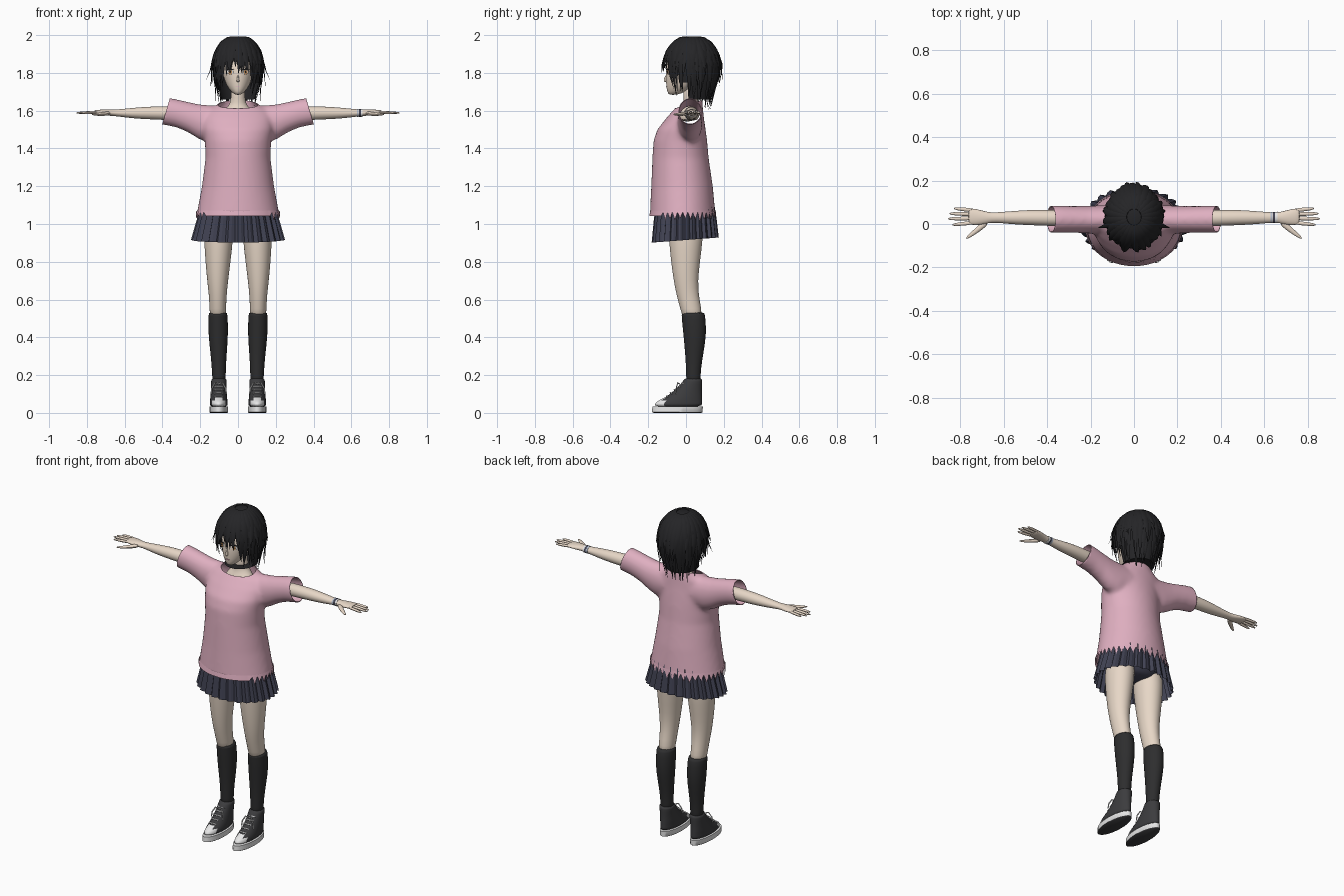
import bpy, bmesh, math, random
from mathutils import Vector

random.seed(4)
if "Cube" in bpy.data.objects:
    bpy.data.objects.remove(bpy.data.objects["Cube"])

X, Y, Z = Vector((1, 0, 0)), Vector((0, 1, 0)), Vector((0, 0, 1))


def material(name, *rgb):
    m = bpy.data.materials.new(name)
    m.use_nodes = True
    m.diffuse_color = (*rgb, 1)
    m.node_tree.nodes["Principled BSDF"].inputs["Base Color"].default_value = (*rgb, 1)
    return m


skin = material("skin", .8, .68, .57)
pink = material("pink cloth", .74, .43, .53)
navy = material("navy cloth", .052, .054, .085)
black = material("black hair", .018, .018, .02)
sock_grey = material("sock charcoal", .027, .027, .028)
canvas = material("canvas grey", .045, .045, .048)
white = material("white rubber", .8, .8, .8)
amber = material("amber iris", .6, .28, .09)
steel = material("pale steel", .45, .5, .6)


def ring(center, u, v, ru, rv, n):
    steps = [math.tau * i / n for i in range(n)]
    return [center + u * ru * math.cos(a) + v * rv * math.sin(a) for a in steps]


def loft(bm, rings, caps=True):
    rows = [[bm.verts.new(p) for p in r] for r in rings]
    n = len(rows[0])
    for low, high in zip(rows, rows[1:]):
        for i in range(n):
            j = (i + 1) % n
            bm.faces.new((low[i], low[j], high[j], high[i]))
    if caps:
        bm.faces.new(rows[0])
        bm.faces.new(rows[-1])


def upright(sections, n=20, x=0):
    """Rings along z from (z, x centre, x radius, y front, y back)."""
    return [ring(Vector((x + c if x >= 0 else x - c, (f + b) / 2, z)), X, Y, r, (b - f) / 2, n)
            for z, c, r, f, b in sections]


def sideways(sections, s, n=16):
    """Rings along x from (x, y, z, y radius, z radius)."""
    return [ring(Vector((s * x, y, z)), Y, Z, ry, rz, n) for x, y, z, ry, rz in sections]


def tube(bm, points, widths, thickness, out, n=6):
    """Flattened tapering strand; out gives the outward direction at a point."""
    rings = []
    for i, p in enumerate(points):
        t = (points[min(i + 1, len(points) - 1)] - points[max(i - 1, 0)]).normalized()
        side = t.cross(out(p)).normalized()
        rings.append(ring(p, side, side.cross(t), widths[i], widths[i] * thickness, n))
    loft(bm, rings)


def finish(name, bm, *mats, rule=None, subdiv=0, smooth=True, angle=50):
    bmesh.ops.recalc_face_normals(bm, faces=bm.faces)
    for f in bm.faces:
        f.smooth = smooth
        if rule:
            f.material_index = rule(f)
    mesh = bpy.data.meshes.new(name)
    bm.to_mesh(mesh)
    bm.free()
    for m in mats:
        mesh.materials.append(m)
    if smooth:
        mesh.set_sharp_from_angle(angle=math.radians(angle))
    obj = bpy.data.objects.new(name, mesh)
    bpy.context.collection.objects.link(obj)
    if subdiv:
        obj.modifiers.new("subdivision", "SUBSURF").levels = subdiv
        obj.modifiers["subdivision"].render_levels = subdiv
    return obj


def part(name, rings, mat, subdiv=1, caps=True):
    bm = bmesh.new()
    loft(bm, rings, caps)
    return finish(name, bm, mat, subdiv=subdiv, angle=80)


# Head, neck and nose
part("head", upright([(1.683, 0, .014, -.09, -.05), (1.7, 0, .036, -.1, 0), (1.73, 0, .06, -.105, .05),
                      (1.78, 0, .079, -.108, .1), (1.83, 0, .086, -.105, .12),
                      (1.9, 0, .086, -.09, .125), (1.96, 0, .05, -.04, .09)], 24), skin)
part("neck", upright([(1.54, 0, .11, -.06, .07), (1.595, 0, .085, -.03, .075), (1.625, 0, .048, -.012, .072),
                      (1.66, 0, .037, -.012, .066), (1.74, 0, .037, -.02, .066)]), skin)
part("nose", upright([(1.752, 0, .009, -.117, -.1), (1.758, 0, .008, -.121, -.1), (1.79, 0, .004, -.11, -.1)], 8), skin)


def plate(name, x, y, z, w, h, mat, n=14):
    """Thin oval plate turned to follow the curve of the face."""
    d = Vector((math.sin(x * 9), -math.cos(x * 9), 0))
    u = Z.cross(d)
    c = Vector((x, y, z))
    part(name, [ring(c + d * k, u, Z, w, h, n) for k in (0, .006)], mat, 0)


for s, tag in ((1, "left"), (-1, "right")):
    plate(tag + "_eye_white", s * .04, -.09, 1.805, .019, .013, white)
    plate(tag + "_iris", s * .039, -.092, 1.804, .01, .012, amber)
    plate(tag + "_pupil", s * .039, -.094, 1.804, .004, .006, black)
    plate(tag + "_lash", s * .041, -.094, 1.819, .021, .003, black)
plate("mouth", 0, -.101, 1.727, .013, .0018, pink)

# Hair: a scalp shape sampled by azimuth (zero faces forward) and height
PROFILE = [(1.59, .68), (1.65, .7), (1.71, .82), (1.78, .96), (1.85, 1), (1.91, .9), (1.96, .67), (1.985, .43), (2, .05)]


def scalp(az, z, grow=1):
    f = PROFILE[0][1]
    for (z0, f0), (z1, f1) in zip(PROFILE, PROFILE[1:]):
        if z0 <= z <= z1:
            f = f0 + (f1 - f0) * (z - z0) / (z1 - z0)
    f *= grow
    return Vector((.132 * f * math.sin(az), .032 - .148 * f * math.cos(az), z))


bm = bmesh.new()
loft(bm, [[scalp(math.tau * i / 32, z, .93) for i in range(32)]
          for z in (1.66, 1.7, 1.75, 1.8, 1.86, 1.91, 1.95, 1.975, 1.99)])


def over_face(f):
    c = f.calc_center_median()
    return c.z < 1.86 and c.y < -.035 or f.normal.z < -.9 or c.z < 1.75 and c.y < .02


bm.normal_update()
bmesh.ops.delete(bm, geom=[f for f in bm.faces if over_face(f)], context="FACES")
finish("hair_cap", bm, black)


def outward(p):
    return (p - Vector((0, .03, 1.8))).normalized()


def lock(bm, az, tip, width, flick=0, top=1.992, drift=0, grow=1):
    points = []
    for i in range(8):
        t = i / 7
        p = scalp(az + drift * t * t, top + (tip - top) * t ** 1.7, grow)
        points.append(p + Vector((math.sin(az), -math.cos(az), 0)) * flick * t ** 5)
    tube(bm, points, [width * k for k in (.35, .7, .95, 1, .9, .7, .4, .03)], .3, outward)


def tip_height(az):
    a = abs(az)
    if a < .5:
        return random.uniform(1.785, 1.83)
    if a < .8:
        return random.uniform(1.71, 1.77)
    if a < 1.7:
        return random.uniform(1.67, 1.71)
    return random.uniform(1.6, 1.65)


bm = bmesh.new()
for i in range(38):
    az = math.tau * (i + .5) / 38 - math.pi
    lock(bm, az, tip_height(az), .021, random.uniform(-.005, .015), drift=random.uniform(-.15, .15))
finish("hair_long_locks", bm, black)
bm = bmesh.new()
for i in range(26):
    az = math.tau * i / 26 - math.pi
    tip = 1.8 if abs(az) < .6 else random.uniform(1.72, 1.82)
    lock(bm, az, tip, .02, random.uniform(0, .025), drift=random.uniform(-.25, .25), grow=1.03)
for s in (1, -1):
    for az, tip, flick in ((1.3, 1.765, .05), (1.75, 1.72, .035), (1.0, 1.7, .025), (2.3, 1.62, .035), (1.9, 1.65, .03)):
        lock(bm, s * az, tip, .013, flick, 1.95, grow=1.02)
finish("hair_short_locks", bm, black)

# Shirt: torso and sleeves fused, then cut open at neck, cuffs and hem
bm = bmesh.new()
loft(bm, upright([(.97, 0, .232, -.195, .165), (1.05, 0, .219, -.191, .156), (1.2, 0, .191, -.184, .142),
                  (1.35, 0, .172, -.178, .12), (1.44, 0, .176, -.172, .112), (1.5, 0, .185, -.152, .104),
                  (1.56, 0, .185, -.105, .095), (1.605, 0, .165, -.065, .09), (1.632, 0, .11, -.04, .088),
                  (1.68, 0, .065, -.03, .085)], 40))
for s in (1, -1):
    loft(bm, sideways([(.05, .02, 1.53, .07, .09), (.16, .02, 1.53, .066, .1), (.21, .02, 1.543, .064, .092),
                       (.27, .021, 1.568, .062, .08), (.33, .022, 1.587, .062, .075), (.46, .022, 1.61, .064, .073)], s, 24))
shirt = finish("shirt", bm, pink)
remesh = shirt.modifiers.new("fuse", "REMESH")
remesh.mode, remesh.voxel_size = "VOXEL", .011
relax = shirt.modifiers.new("relax", "SMOOTH")
relax.factor, relax.iterations = .5, 10
fused = bpy.data.meshes.new_from_object(shirt.evaluated_get(bpy.context.evaluated_depsgraph_get()))
shirt.modifiers.clear()
bm = bmesh.new()
bm.from_mesh(fused)
for co, normal in (((.38, 0, 1.6), (.96, 0, .28)), ((-.38, 0, 1.6), (-.96, 0, .28)),
                   ((0, 0, 1.064), (0, 0, -1))):
    bmesh.ops.bisect_plane(bm, geom=bm.verts[:] + bm.edges[:] + bm.faces[:], dist=1e-5,
                           plane_co=co, plane_no=normal, clear_outer=True)
inside = [f for f in bm.faces if abs(f.calc_center_median().x) < .13 and f.calc_center_median().z > 1.55]
geom = set(inside) | {e for f in inside for e in f.edges} | {v for f in inside for v in f.verts}
bmesh.ops.bisect_plane(bm, geom=list(geom), dist=1e-5, plane_co=(0, .02, 1.636),
                       plane_no=(0, -.3, 1), clear_outer=True)
for f in bm.faces:
    f.smooth = True
    f.material_index = 0
bm.to_mesh(shirt.data)
bm.free()
shirt.modifiers.new("thickness", "SOLIDIFY").thickness = .004

# Torn hem: straight in front, saw teeth at the sides and back
bm = bmesh.new()
rows = []
for i in range(80):
    a = math.tau * i / 80
    straight = math.cos(a) > .6
    z = 1.042 if straight else (1.02 + random.uniform(-.006, .012) if i % 2 else 1.062)
    rows.append([bm.verts.new((r * math.sin(a), -.0175 - r * .79 * math.cos(a), h))
                 for r, h in ((.217, 1.072), (.2235, z))])
for a, b in zip(rows, rows[1:] + rows[:1]):
    bm.faces.new((a[0], a[1], b[1], b[0]))
finish("shirt_torn_hem", bm, pink)

# Pleated skirt, slightly longer in front, with a dark lining
bm = bmesh.new()
count = 28 * 3
rings = []
for z, rx, ry in ((1.09, .2, .155), (1.03, .214, .164), (.915, .247, .176)):
    row = []
    for i in range(count):
        a = math.tau * i / count
        k = (1.01, .985, .93)[i % 3]
        lift = -.013 * math.cos(a) if z < 1 else 0
        row.append(Vector((rx * k * math.sin(a), -.004 - ry * k * math.cos(a), z + lift)))
    rings.append(row)
loft(bm, rings, caps=False)
finish("pleated_skirt", bm, navy, smooth=False)
part("skirt_lining", upright([(.945, 0, .08, -.06, .08), (.98, 0, .16, -.1, .1), (1.08, 0, .17, -.13, .12)]), navy)


# Shoe colour rules
def toe_rule(f):
    return int(f.calc_center_median().y < -.118)


def tread_rule(f):
    return int(f.normal.z < -.5)


for s, tag in ((1, "left"), (-1, "right")):
    # Legs and socks
    def leg(sections, n=20):
        return [ring(Vector((s * c, (f + b) / 2, z)), X, Y, r, (b - f) / 2, n) for z, c, r, f, b in sections]

    part(tag + "_leg", leg([(.49, .106, .043, -.015, .085), (.55, .107, .044, -.03, .083), (.62, .107, .047, -.05, .068),
                            (.7, .108, .056, -.066, .063), (.8, .106, .067, -.08, .075),
                            (.92, .103, .078, -.092, .09), (1.03, .1, .08, -.095, .095)]), skin)
    part(tag + "_sock", leg([(.14, .1, .035, 0, .08), (.2, .101, .036, .001, .076), (.28, .102, .04, -.002, .086),
                             (.38, .104, .05, -.011, .104), (.45, .105, .053, -.018, .108),
                             (.53, .106, .051, -.026, .101), (.531, .106, .045, -.02, .094)]), sock_grey)
    # Shoe
    bm = bmesh.new()
    loft(bm, leg([(0, .102, .045, -.17, .082), (.004, .102, .05, -.18, .088), (.034, .102, .05, -.178, .089)], 28))
    finish(tag + "_shoe_sole", bm, white, canvas, rule=tread_rule)
    bm = bmesh.new()
    loft(bm, leg([(.03, .102, .047, -.172, .086), (.05, .102, .047, -.166, .086), (.067, .102, .046, -.145, .085),
                  (.08, .102, .045, -.115, .085), (.1, .102, .043, -.085, .084), (.13, .102, .041, -.048, .084),
                  (.17, .101, .041, -.014, .086), (.185, .101, .041, -.008, .086)], 28))
    finish(tag + "_shoe_upper", bm, canvas, white, rule=toe_rule, subdiv=1)
    bm = bmesh.new()
    for k in range(5):
        y, z = -.108 + k * .021, .092 + k * .017
        ends = [Vector((s * .102 + d * .024, y + abs(d) * .012, z - abs(d) * .006)) for d in (-1, -.4, .4, 1)]
        tube(bm, ends, [.005] * 4, .7, lambda p: Z)
    for d in (-1, 1):
        bow = [Vector((s * .102 + d * w, -.034 - w * .5, .153 - w * h)) for w, h in ((0, 0), (.02, -.3), (.036, .6), (.04, 1.3))]
        tube(bm, bow, [.004] * 4, .7, lambda p: Y)
    finish(tag + "_shoe_laces", bm, white)

    # Arm, palm and fingers
    part(tag + "_arm", sideways([(.28, .026, 1.585, .04, .04), (.4, .028, 1.587, .037, .036), (.48, .03, 1.588, .036, .034),
                                 (.56, .029, 1.587, .031, .028), (.64, .03, 1.588, .023, .018), (.67, .029, 1.589, .025, .017),
                                 (.71, .03, 1.591, .036, .016), (.745, .034, 1.592, .039, .012),
                                 (.765, .035, 1.592, .036, .009)], s), skin)
    bm = bmesh.new()
    for y, tip_x, tip_y in ((.006, .838, -.004), (.026, .858, .024), (.045, .852, .048), (.063, .83, .072)):
        a, b = Vector((s * .74, y, 1.592)), Vector((s * tip_x, tip_y, 1.588))
        tube(bm, [a, a.lerp(b, .5), a.lerp(b, .85), b], [.01, .0095, .008, .003], .85, lambda p: Z, 8)
    thumb = [Vector((s * x, y, z)) for x, y, z in ((.675, .012, 1.587), (.715, -.022, 1.582), (.75, -.05, 1.58), (.775, -.068, 1.58))]
    tube(bm, thumb, [.016, .014, .01, .004], .8, lambda p: Z, 8)
    finish(tag + "_fingers", bm, skin, subdiv=1)

# Bracelets on the left wrist
for name, x, mat in (("bracelet_pale", .634, steel), ("bracelet_dark", .645, navy), ("bracelet_white", .655, white)):
    part(name, sideways([(x - .005, .03, 1.588, .026, .021), (x + .005, .03, 1.588, .0265, .021)], 1), mat, 0)
